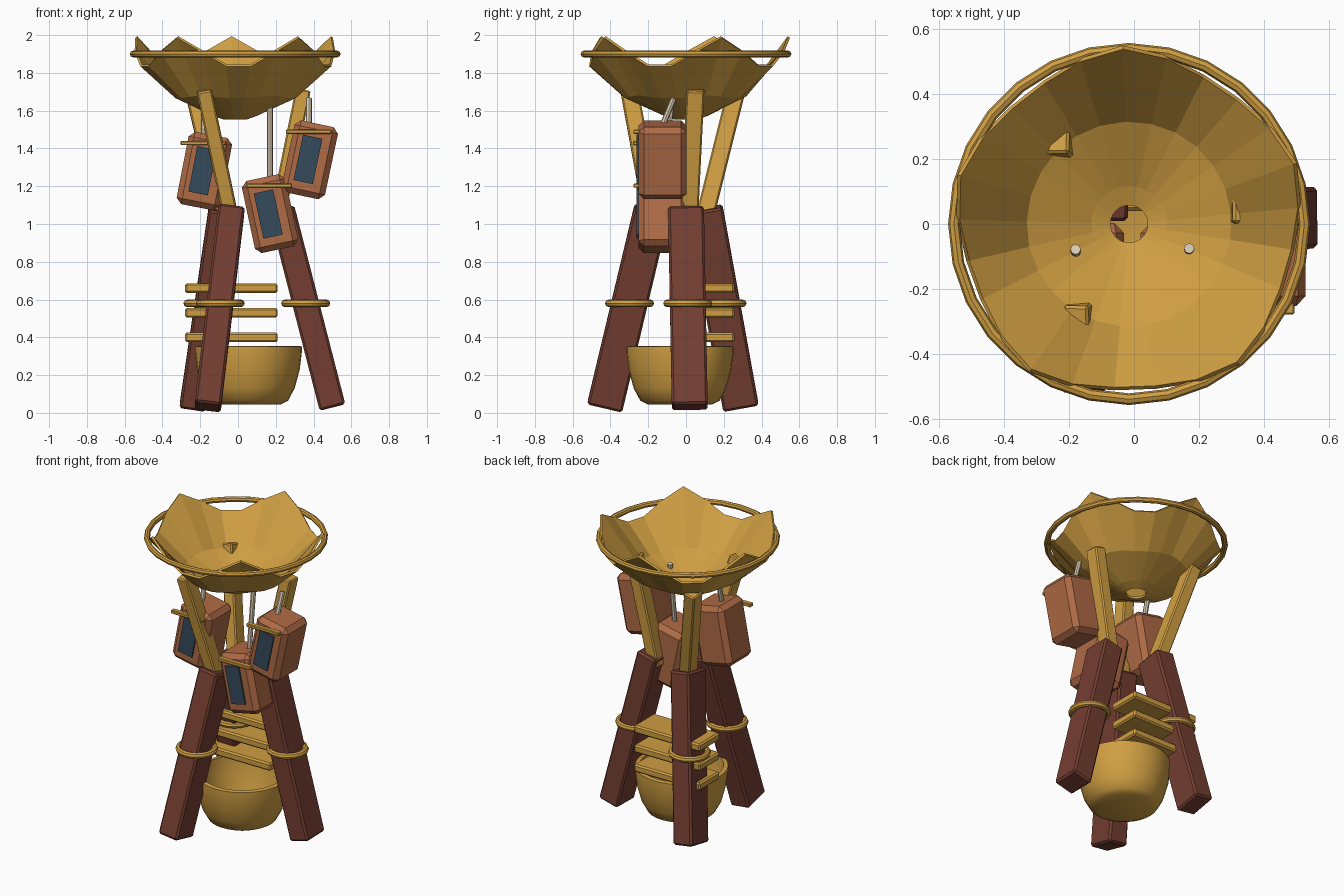
import bpy, bmesh, math
from mathutils import Vector, Matrix

if "Cube" in bpy.data.objects:
    bpy.data.objects.remove(bpy.data.objects["Cube"])


def material(name, rgb):
    m = bpy.data.materials.new(name)
    m.diffuse_color = (*rgb, 1)
    m.use_nodes = True
    m.node_tree.nodes["Principled BSDF"].inputs["Base Color"].default_value = m.diffuse_color
    return m


GOLD = material("gold wood", (0.63, 0.345, 0.055))
DARK = material("dark red wood", (0.175, 0.048, 0.031))
CLAY = material("terracotta", (0.43, 0.145, 0.06))
BLUE = material("dark blue pane", (0.036, 0.068, 0.105))
ROPE = material("pale rope", (0.72, 0.62, 0.46))


def finish(bm, name, mat, bevel=0.0, smooth=False):
    bmesh.ops.recalc_face_normals(bm, faces=bm.faces)
    me = bpy.data.meshes.new(name)
    bm.to_mesh(me)
    bm.free()
    me.materials.append(mat)
    ob = bpy.data.objects.new(name, me)
    bpy.context.collection.objects.link(ob)
    if bevel:
        b = ob.modifiers.new("bevel", 'BEVEL')
        b.width = bevel
        b.segments = 1
    if smooth:
        bpy.context.view_layer.objects.active = ob
        ob.select_set(True)
        bpy.ops.object.shade_smooth_by_angle(angle=math.radians(40))
        ob.select_set(False)
    return ob


def box(name, size, mat, matrix, bevel=0.0):
    bm = bmesh.new()
    bmesh.ops.create_cube(bm, size=1, matrix=matrix @ Matrix.Diagonal((*size, 1)))
    return finish(bm, name, mat, bevel)


def along(a, b):
    """Frame with z pointing from a to b, placed halfway, plus the length."""
    a, b = Vector(a), Vector(b)
    q = Vector((0, 0, 1)).rotation_difference(b - a)
    return Matrix.Translation((a + b) / 2) @ q.to_matrix().to_4x4(), (b - a).length


def beam(name, a, b, w, d, mat, bevel):
    m, length = along(a, b)
    return box(name, (w, d, length), mat, m, bevel)


def rod(name, a, b, r, mat):
    m, length = along(a, b)
    bm = bmesh.new()
    bmesh.ops.create_cone(bm, cap_ends=True, segments=8, radius1=r, radius2=r,
                          depth=length, matrix=m)
    return finish(bm, name, mat, smooth=True)


def ring(name, center, R, r, mat, n=24, k=8):
    bpy.ops.mesh.primitive_torus_add(major_radius=R, minor_radius=r, major_segments=n,
                                     minor_segments=k, location=center)
    ob = bpy.context.object
    ob.name = name
    ob.data.materials.append(mat)
    bpy.ops.object.shade_smooth_by_angle(angle=math.radians(40))
    ob.select_set(False)


def lathe(rings, n, center, close=False):
    """rings: functions of index giving (radius, z)."""
    bm = bmesh.new()
    rows = []
    for f in rings:
        row = []
        for i in range(n):
            a, r, z = f(i)
            row.append(bm.verts.new((center[0] + r * math.cos(a),
                                     center[1] + r * math.sin(a), z)))
        rows.append(row)
    for p, q in zip(rows, rows[1:]):
        for i in range(n):
            j = (i + 1) % n
            bm.faces.new((p[i], p[j], q[j], q[i]))
    if close:
        bm.faces.new(rows[0])
        bm.faces.new(rows[-1])
    return bm


# Three leaning legs, lashing rings and upper struts
legs = [
    ("right", (0.50, 0.02, 0.03), (0.23, 0.0, 1.08), (0.20, 0.015, 1.0), (0.345, 0.05, 1.71)),
    ("front", (-0.16, -0.43, 0.03), (-0.035, -0.18, 1.08), (-0.03, -0.17, 1.0), (-0.18, -0.30, 1.71)),
    ("back", (-0.24, 0.29, 0.03), (-0.085, 0.10, 1.08), (-0.075, 0.09, 1.0), (-0.24, 0.265, 1.70)),
]
for name, a, b, c, d in legs:
    beam(name + "_leg", a, b, 0.14, 0.19, DARK, 0.012)
    mid = Vector(a).lerp(Vector(b), 0.524)
    ring(name + "_leg_lashing", (mid.x, mid.y, 0.58), 0.11, 0.02, GOLD, 20, 8)
    beam(name + "_strut", c, d, 0.08, 0.095, GOLD, 0.008)

# Crumpled five-peaked dish with a centre hole
C = (-0.015, 0.0)
N = 25
WAVE = [1.0, 0.5, 0.0, 0.0, 0.5]


def dish_ring(r, z, dr=0.0, dz=0.0):
    def f(i):
        t = WAVE[i % 5]
        return math.radians(20) + i * math.tau / N, r + dr * t, z + dz * t
    return f


dish = finish(lathe([dish_ring(0.06, 1.56), dish_ring(0.12, 1.582),
                     dish_ring(0.32, 1.672, 0.0, 0.015),
                     dish_ring(0.51, 1.84, 0.035, 0.15)], N, C), "dish", GOLD)
s = dish.modifiers.new("thickness", 'SOLIDIFY')
s.thickness = 0.014
s.offset = 0
ring("dish_hoop", (*C, 1.9), 0.54, 0.018, GOLD, 28, 8)

# Basin between the legs: outer wall, rim, inner wall
prof = [(0.17, 0.045), (0.21, 0.065), (0.245, 0.13), (0.272, 0.23), (0.283, 0.32),
        (0.283, 0.352), (0.255, 0.355), (0.245, 0.25), (0.20, 0.12), (0.13, 0.09)]
finish(lathe([(lambda i, r=r, z=z: (i * math.tau / 32, r, z)) for r, z in prof],
             32, (0.055, -0.032), True), "basin", GOLD, smooth=True)

# Back shelves
for k, z in enumerate((0.40, 0.53, 0.66)):
    box("shelf_%d" % (k + 1), (0.49, 0.215, 0.052), GOLD,
        Matrix.Translation((-0.035, 0.148, z)), 0.01)

# Hanging boxes with pane, ledge and rope
hung = [("right", 0.38, 1.34, 12, (0.375, -0.065, 1.665)),
        ("middle", 0.17, 1.055, -12, (0.17, -0.075, 1.65)),
        ("left", -0.178, 1.28, 11, (-0.18, -0.078, 1.65))]
for name, x, z, tilt, top in hung:
    m = Matrix.Translation((x, -0.125, z)) @ Matrix.Rotation(math.radians(tilt), 4, 'Y')
    box(name + "_box", (0.235, 0.255, 0.39), CLAY, m, 0.03)
    box(name + "_pane", (0.105, 0.009, 0.245), BLUE, m @ Matrix.Translation((-0.01, -0.132, 0)))
    box(name + "_ledge", (0.24, 0.034, 0.022), GOLD,
        Matrix.Translation((x - 0.006, -0.262, z + 0.148)), 0.004)
    rod(name + "_rope", (top[0], -0.125, z + 0.18), top, 0.016, ROPE)
